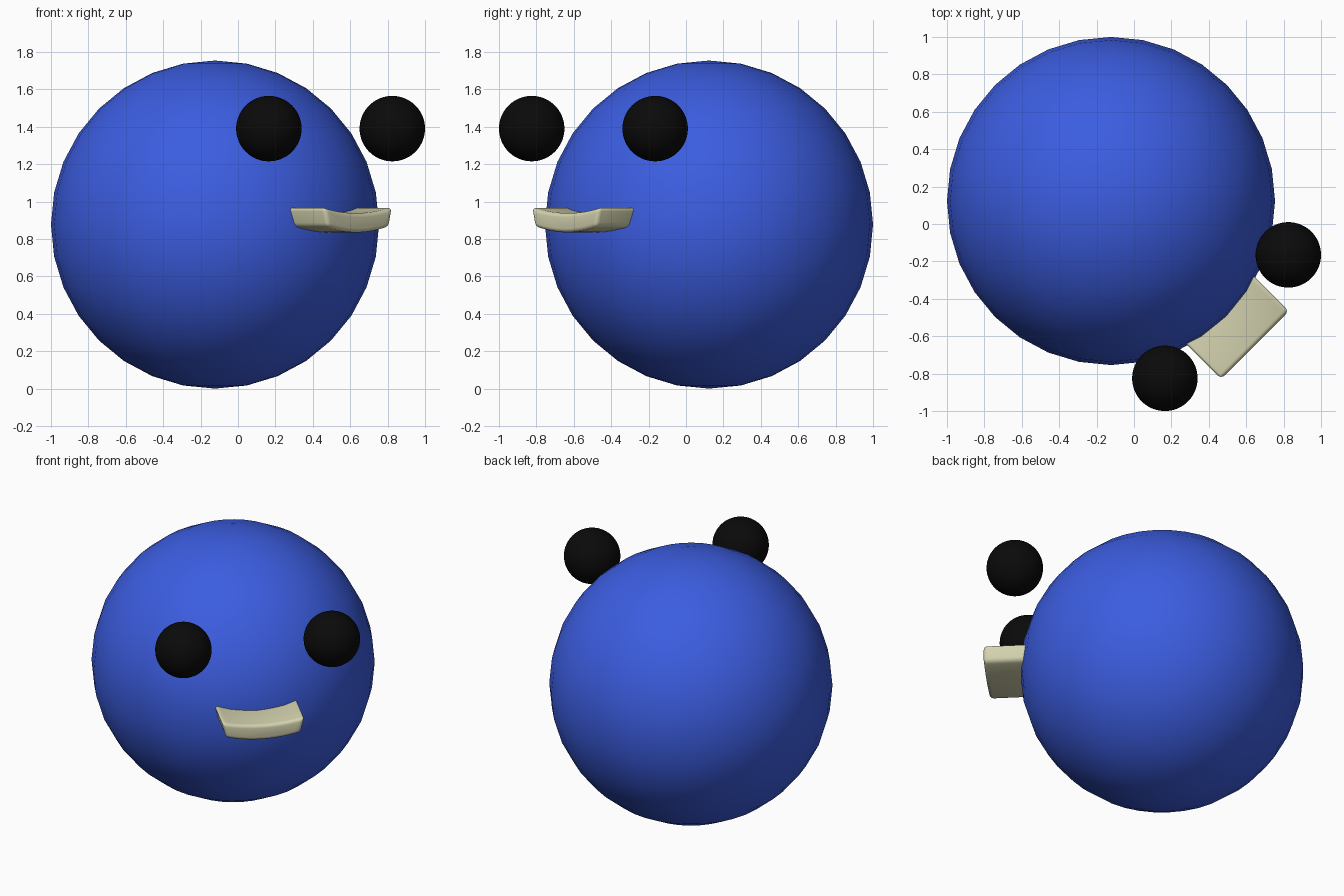
import bpy, bmesh, math
from mathutils import Matrix, Vector

if "Cube" in bpy.data.objects:
    bpy.data.objects.remove(bpy.data.objects["Cube"])


def material(name, rgb):
    m = bpy.data.materials.new(name)
    m.diffuse_color = (*rgb, 1)
    m.use_nodes = True
    m.node_tree.nodes["Principled BSDF"].inputs["Base Color"].default_value = m.diffuse_color
    return m


blue = material("blue", (0.045, 0.11, 0.75))
black = material("black", (0.003, 0.003, 0.003))
cream = material("cream", (0.66, 0.65, 0.43))


def finish(bm, name, mat):
    bmesh.ops.recalc_face_normals(bm, faces=bm.faces)
    for f in bm.faces:
        f.smooth = True
    mesh = bpy.data.meshes.new(name)
    bm.to_mesh(mesh)
    bm.free()
    mesh.materials.append(mat)
    obj = bpy.data.objects.new(name, mesh)
    bpy.context.collection.objects.link(obj)
    return obj


def ball(name, centre, radius, segments, mat):
    bm = bmesh.new()
    bmesh.ops.create_uvsphere(bm, u_segments=segments, v_segments=segments // 2,
                              radius=radius, matrix=Matrix.Translation(centre))
    return finish(bm, name, mat)


# Head and two protruding eyes, the face looking along the (1, -1) diagonal
ball("head", (-0.123, 0.123, 0.877), 0.877, 32, blue)
ball("left_eye", (0.165, -0.825, 1.39), 0.175, 64, black)
ball("right_eye", (0.825, -0.165, 1.39), 0.175, 64, black)

# Mouth: a block bent into a shallow smile, sunk into the head
R, T, HALF, STEPS = 1.04, 0.103, 0.245, 12
BACK, FRONT, CURVE_Z = 0.55, 0.915, 0.938 + R
bm = bmesh.new()
outline = []
for radius, sign in ((R, 1), (R + T, -1)):
    for i in range(STEPS + 1):
        a = sign * HALF * (2 * i / STEPS - 1)
        # ends lean inward toward the bottom of the smile
        u = R * math.sin(a) * (1.03 if radius == R else 0.93)
        outline.append((u, CURVE_Z - radius + R * (1 - math.cos(a))))
c = math.sqrt(0.5)
rings = [[bm.verts.new(Vector(((u + v) * c, (u - v) * c, z))) for u, z in outline]
         for v in (BACK, FRONT)]
n = len(outline)
bm.faces.new(rings[0])
bm.faces.new(rings[1][::-1])
for i in range(n):
    j = (i + 1) % n
    bm.faces.new((rings[0][i], rings[1][i], rings[1][j], rings[0][j]))
mouth = finish(bm, "mouth", cream)
bevel = mouth.modifiers.new("soft_edges", "BEVEL")
bevel.width = 0.022
bevel.segments = 4
bevel.limit_method = "ANGLE"
bevel.angle_limit = math.radians(40)
